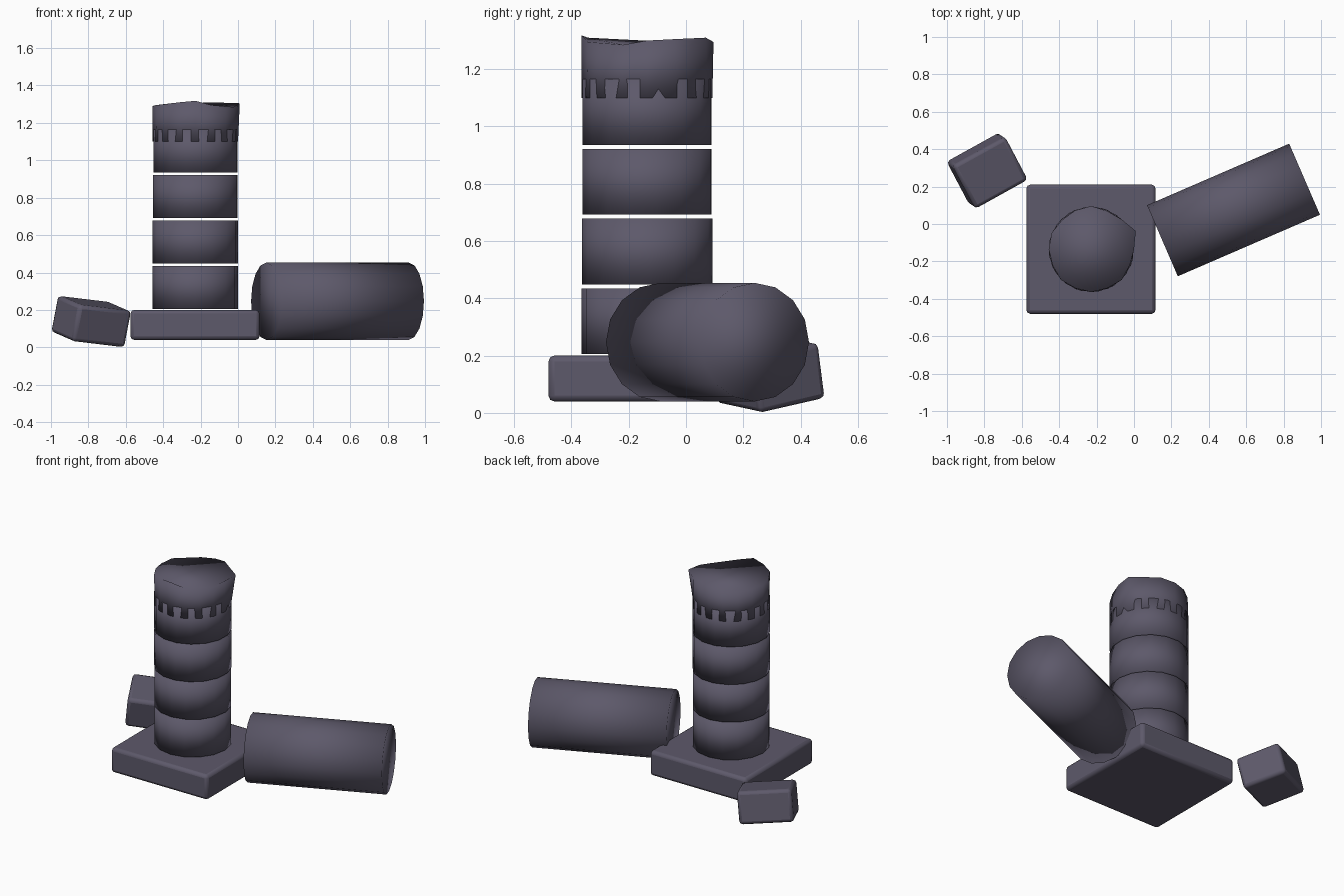
import bpy, bmesh
from math import radians, sin, cos, pi

if "Cube" in bpy.data.objects:
    bpy.data.objects.remove(bpy.data.objects["Cube"])

stone = bpy.data.materials.new("dark_stone")
stone.diffuse_color = (0.11, 0.10, 0.145, 1)
stone.use_nodes = True
stone.node_tree.nodes["Principled BSDF"].inputs["Base Color"].default_value = stone.diffuse_color


def add_object(name, bm, loc=(0, 0, 0), rot=(0, 0, 0)):
    bmesh.ops.recalc_face_normals(bm, faces=bm.faces)
    mesh = bpy.data.meshes.new(name)
    bm.to_mesh(mesh)
    bm.free()
    mesh.materials.append(stone)
    mesh.shade_smooth()
    ob = bpy.data.objects.new(name, mesh)
    bpy.context.collection.objects.link(ob)
    ob.location = loc
    ob.rotation_euler = [radians(a) for a in rot]
    return ob


def drum(name, radius, depth, loc, rot=(0, 0, 0)):
    bm = bmesh.new()
    bmesh.ops.create_cone(bm, cap_ends=True, segments=16, radius1=radius,
                          radius2=radius, depth=depth)
    return add_object(name, bm, loc, rot)


def block(name, size, loc, rot=(0, 0, 0), bevel=0.02):
    bm = bmesh.new()
    bmesh.ops.create_cube(bm, size=1)
    bmesh.ops.scale(bm, vec=size, verts=bm.verts)
    ob = add_object(name, bm, loc, rot)
    mod = ob.modifiers.new("soft_edges", 'BEVEL')
    mod.width = bevel
    mod.segments = 2
    bpy.ops.object.select_all(action='DESELECT')
    ob.select_set(True)
    bpy.context.view_layer.objects.active = ob
    bpy.ops.object.shade_smooth_by_angle(angle=radians(30))
    return ob


CX, CY, R = -0.228, -0.136, 0.228

# Square plinth
block("plinth", (0.69, 0.69, 0.16), (-0.23, -0.135, 0.12))

# Standing column drums, separated by thin gaps and slightly twisted
for i, twist in enumerate((0, 2, 8, 10)):
    drum(f"column_drum_{i + 1}", R, 0.23, (CX, CY, 0.32 + 0.2435 * i), (0, 0, twist))

# Broken top drum: jagged rim, heights and radii start at +x going round
rim_z = [1.30, 1.305, 1.295, 1.31, 1.295, 1.29, 1.285, 1.295,
         1.29, 1.295, 1.30, 1.31, 1.318, 1.295, 1.27, 1.285]
rim_r = [0.228, 0.257, 0.228, 0.222, 0.232, 0.226, 0.222, 0.23,
         0.228, 0.224, 0.23, 0.224, 0.228, 0.224, 0.23, 0.222]
bm = bmesh.new()
low, high = [], []
for k in range(16):
    c, s = cos(k * pi / 8), sin(k * pi / 8)
    low.append(bm.verts.new((R * c, R * s, 1.10)))
    high.append(bm.verts.new((rim_r[k] * c, rim_r[k] * s, rim_z[k])))
for k in range(16):
    n = (k + 1) % 16
    bm.faces.new((low[k], low[n], high[n], high[k]))
bm.faces.new(high)
bm.faces.new(low[::-1])
add_object("broken_top", bm, (CX, CY, 0))

# Fallen column section lying beside the plinth
drum("fallen_column", 0.207, 0.828, (0.532, 0.075, 0.247), (0, 90, 23.4))

# Tilted loose block
block("loose_block", (0.323, 0.268, 0.2), (-0.785, 0.285, 0.138), (11.5, 6, 29))
